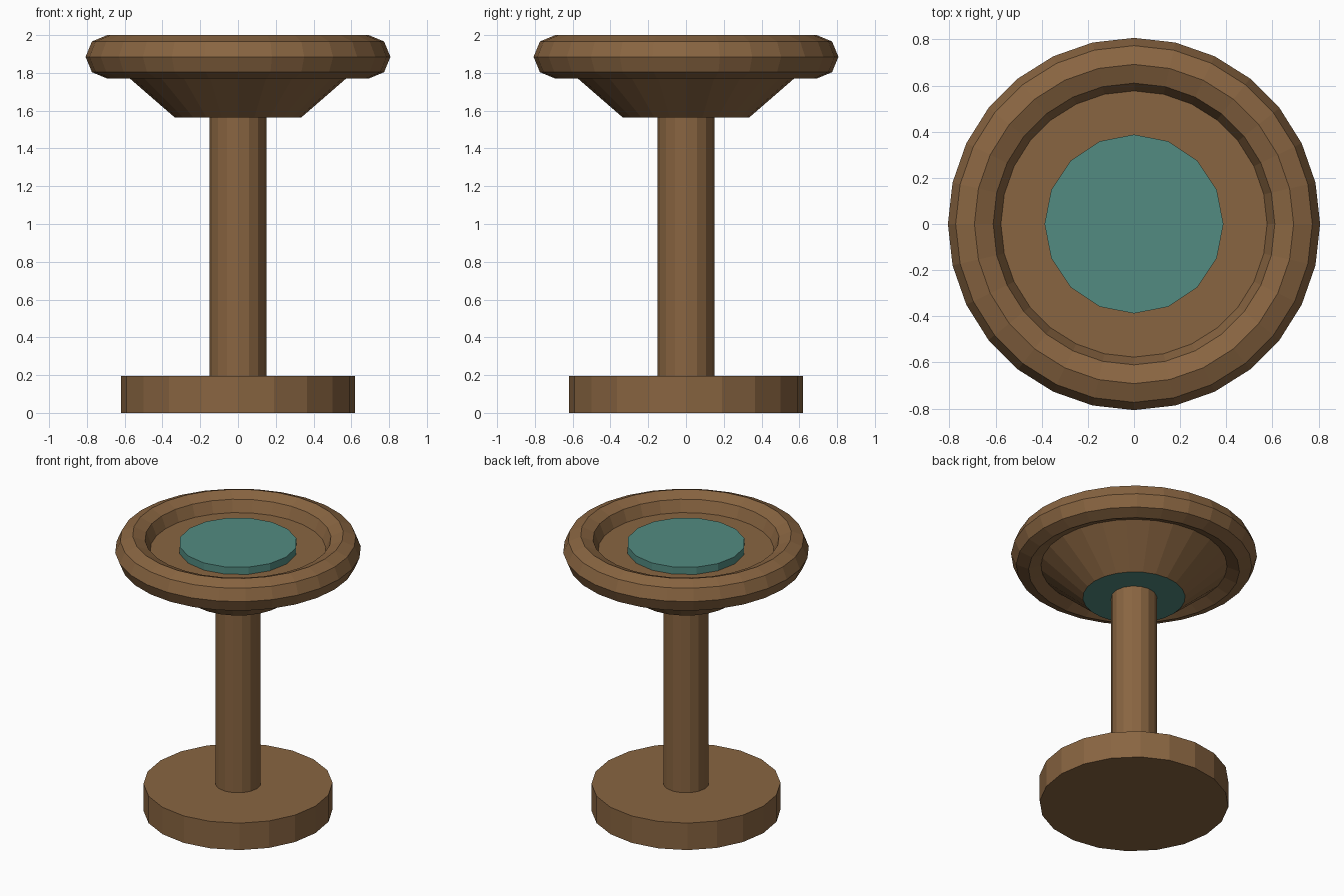
import bpy

cube = bpy.data.objects.get("Cube")
if cube:
    bpy.data.objects.remove(cube, do_unlink=True)


def make_material(name, color):
    mat = bpy.data.materials.new(name)
    mat.use_nodes = True
    mat.diffuse_color = color
    mat.node_tree.nodes["Principled BSDF"].inputs["Base Color"].default_value = color
    return mat


brown = make_material("brown", (0.25, 0.13, 0.053, 1))
teal = make_material("teal", (0.085, 0.26, 0.22, 1))


def frustum(name, sides, r_low, r_high, z_low, z_high, *materials):
    """Flat-shaded capped cylinder or cone between two heights."""
    bpy.ops.mesh.primitive_cone_add(
        vertices=sides, radius1=r_low, radius2=r_high, depth=z_high - z_low,
        location=(0, 0, (z_low + z_high) / 2))
    obj = bpy.context.object
    obj.name = name
    for mat in materials:
        obj.data.materials.append(mat)
    return obj


RIM_Z = 1.885

# Foot and column
frustum("base", 20, 0.62, 0.62, 0, 0.195, brown)
frustum("column", 16, 0.15, 0.15, 0.195, 1.565, brown)

# Flared bowl, its underside coloured like the water
bowl = frustum("bowl", 24, 0.336, 0.705, 1.565, RIM_Z, brown, teal)
for face in bowl.data.polygons:
    if face.normal.z < -0.9:
        face.material_index = 1

# Faceted rim
bpy.ops.mesh.primitive_torus_add(
    major_segments=28, minor_segments=8, major_radius=0.692,
    minor_radius=0.115, location=(0, 0, RIM_Z))
rim = bpy.context.object
rim.name = "rim"
rim.data.materials.append(brown)

# Water disc
frustum("water", 16, 0.388, 0.388, RIM_Z, 1.937, teal)
